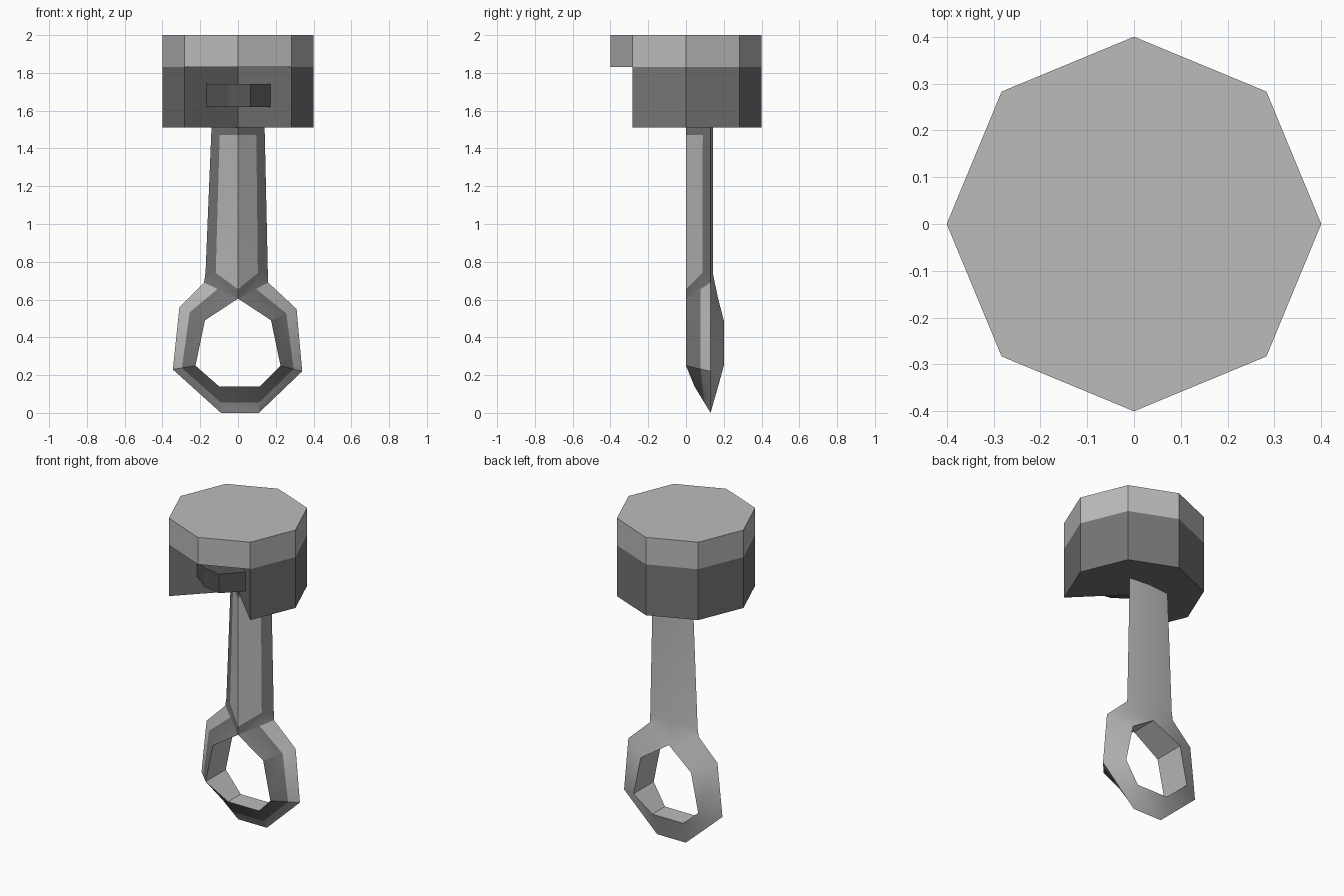
import bpy, bmesh, math
from mathutils import Vector

if "Cube" in bpy.data.objects:
    bpy.data.objects.remove(bpy.data.objects["Cube"])


def material(name, v):
    m = bpy.data.materials.new(name)
    m.diffuse_color = (v, v, v, 1)
    m.use_nodes = True
    m.node_tree.nodes["Principled BSDF"].inputs["Base Color"].default_value = m.diffuse_color
    return m


LIGHT = material("light grey", 0.50)
DARK = material("dark grey", 0.18)
PIN = material("charcoal", 0.09)


def finish(bm, name, mats):
    bmesh.ops.remove_doubles(bm, verts=bm.verts, dist=0.0005)
    bmesh.ops.recalc_face_normals(bm, faces=bm.faces)
    me = bpy.data.meshes.new(name)
    bm.to_mesh(me)
    bm.free()
    for m in mats:
        me.materials.append(m)
    ob = bpy.data.objects.new(name, me)
    bpy.context.collection.objects.link(ob)
    return ob


def prism(name, outline, z0, z1, mat):
    bm = bmesh.new()
    lo = [bm.verts.new((x, y, z0)) for x, y in outline]
    hi = [bm.verts.new((x, y, z1)) for x, y in outline]
    n = len(outline)
    bm.faces.new(lo)
    bm.faces.new(hi)
    for i in range(n):
        j = (i + 1) % n
        bm.faces.new((lo[i], lo[j], hi[j], hi[i]))
    return finish(bm, name, [mat])


# Piston head: full octagon on top, skirt with a V notch at the front
octagon = [(0.4 * math.cos(math.radians(45 * k - 90)),
            0.4 * math.sin(math.radians(45 * k - 90))) for k in range(8)]
prism("piston_crown", octagon, 1.83, 2.0, LIGHT)
prism("piston_skirt", [(0, 0)] + octagon[1:], 1.51, 1.83, DARK)

# Wrist pin sitting in the notch
prism("wrist_pin", [(-0.168, -0.168), (-0.05, -0.26), (0.065, -0.28),
                    (0.172, -0.172), (0, -0.002)], 1.62, 1.74, PIN)

# Connecting rod: one mesh, ring and shank
bm = bmesh.new()


def quad(pts, mat):
    f = bm.faces.new([bm.verts.new(p) for p in pts])
    f.material_index = mat


# Ring stations run from the left shoulder round to the right shoulder
hole = [(0, .605), (-.175, .49), (-.225, .25), (-.1, .14),
        (.115, .14), (.225, .25), (.175, .49), (0, .605)]
outer = [(-.18, .69), (-.31, .56), (-.345, .23), (-.09, 0),
         (.11, 0), (.34, .22), (.31, .55), (.16, .69)]


def station(h, o):
    low = h[1] < 0.2
    front = Vector((h[0], 0.045 if low else 0.0, h[1]))
    back_y = 0.17 if low or h[1] > 0.55 else 0.2
    back = Vector((h[0], back_y, h[1]))
    edge = Vector((o[0], 0.13, o[1]))
    return [front, front.lerp(edge, 0.6), edge, back]


stations = [station(h, o) for h, o in zip(hole, outer)]
for a, b in zip(stations, stations[1:]):
    for k in range(4):
        m = (k + 1) % 4
        quad((a[k], b[k], b[m], a[m]), 1 if k == 0 else 0)

# Shank: rows of ridge, panel edge, outer edge and back for each side
for side, base in ((-1, stations[0]), (1, stations[-1])):
    rows = [base]
    for z_ridge, z, panel, half in ((.655, .74, .118, .172),
                                    (1.47, 1.47, .097, .142),
                                    (1.52, 1.52, .096, .14)):
        if side > 0 and z < 1:
            panel, half = .105, .158
        rows.append([Vector((0, 0, z_ridge)),
                     Vector((side * panel, .13 * panel / half, z)),
                     Vector((side * half, .13, z)),
                     Vector((0, .142, z))])
    for r, (a, b) in enumerate(zip(rows, rows[1:])):
        for k in range(3):
            is_panel = r == 1 and k == 0
            quad((a[k], a[k + 1], b[k + 1], b[k]),
                 0 if is_panel or k == 2 else 1)
    quad(rows[-1], 1)

rod = finish(bm, "connecting_rod", [LIGHT, DARK])
bpy.context.view_layer.objects.active = rod
rod.select_set(True)
bpy.ops.object.shade_smooth_by_angle(angle=math.radians(30))
